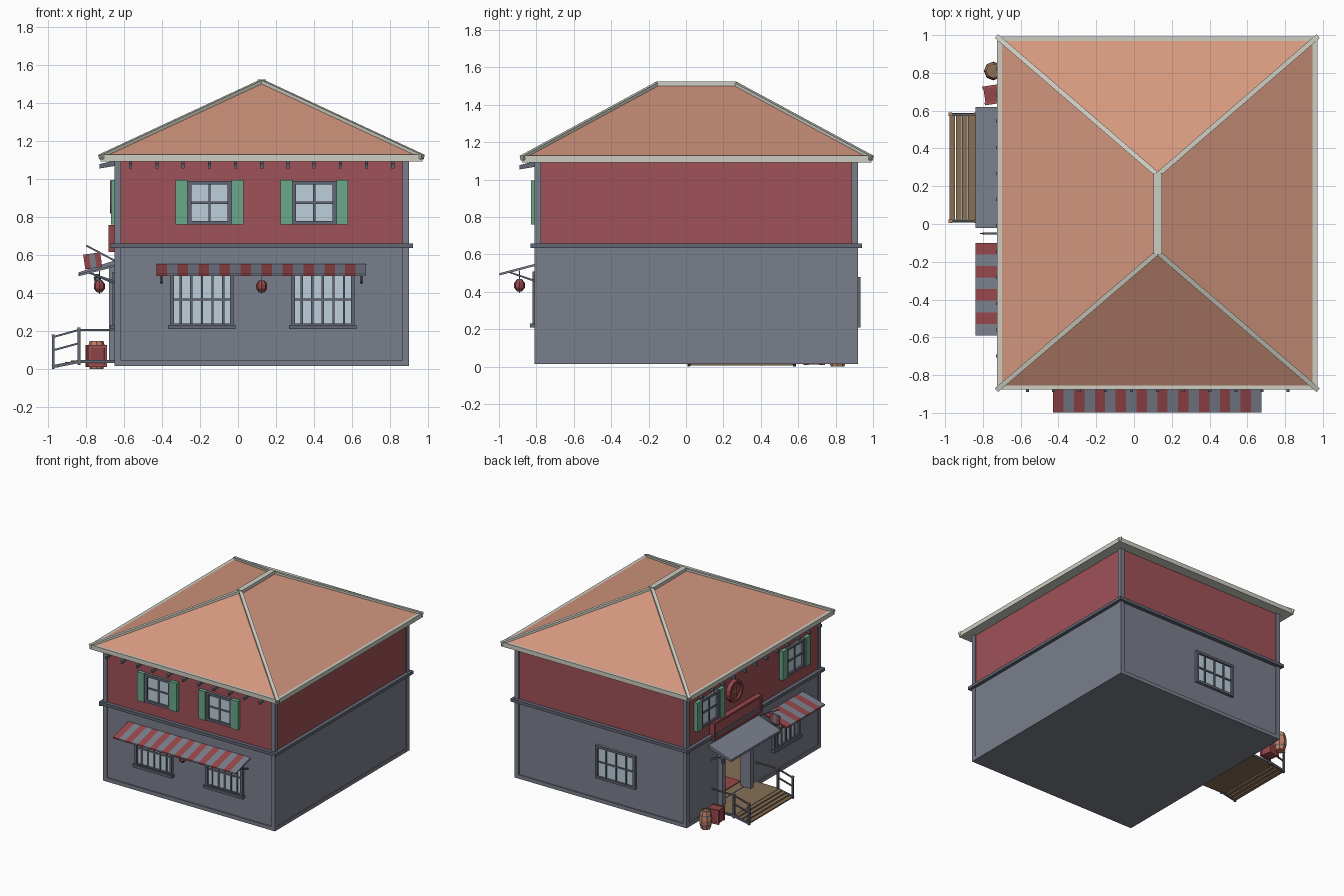
import bpy, bmesh, math
from mathutils import Matrix, Vector

if "Cube" in bpy.data.objects:
    bpy.data.objects.remove(bpy.data.objects["Cube"])


def material(name, rgb):
    lin = [((c / 255 + 0.055) / 1.055) ** 2.4 for c in rgb] + [1]
    m = bpy.data.materials.new(name)
    m.use_nodes = True
    m.diffuse_color = lin
    m.node_tree.nodes["Principled BSDF"].inputs["Base Color"].default_value = lin
    return m


GREY = material("slate grey", (122, 127, 140))
TRIM = material("dark trim", (98, 103, 116))
RED = material("brick red", (160, 82, 88))
STRIPE = material("cloth red", (150, 70, 74))
ROOF = material("terracotta", (212, 151, 126))
CREAM = material("pale stone", (205, 205, 194))
GREEN = material("shutter green", (106, 168, 138))
GLASS = material("pale glass", (190, 208, 218))
WOOD = material("brown wood", (134, 112, 86))
COPPER = material("orange wood", (192, 130, 102))

# Wall frames: local x runs along the wall, local -y points outwards
FRONT = Matrix.Translation((0, -0.80, 0))
SIDE = Matrix.Translation((-0.64, 0, 0)) @ Matrix.Rotation(-math.pi / 2, 4, 'Z')
BACK = Matrix.Translation((0, 0.91, 0)) @ Matrix.Rotation(math.pi, 4, 'Z')
WORLD = Matrix.Identity(4)


def finish(name, bm, mats, frame=WORLD):
    bmesh.ops.recalc_face_normals(bm, faces=bm.faces)
    mesh = bpy.data.meshes.new(name)
    bm.to_mesh(mesh)
    bm.free()
    for m in mats:
        mesh.materials.append(m)
    ob = bpy.data.objects.new(name, mesh)
    ob.matrix_world = frame
    bpy.context.collection.objects.link(ob)
    return ob


def prisms(name, pieces, frame=WORLD):
    """Each piece is (x0, x1, profile in y and z, material)."""
    bm, mats = bmesh.new(), []
    for x0, x1, prof, mat in pieces:
        if mat not in mats:
            mats.append(mat)
        a = [bm.verts.new((x0, y, z)) for y, z in prof]
        b = [bm.verts.new((x1, y, z)) for y, z in prof]
        n = len(prof)
        faces = [bm.faces.new(a), bm.faces.new(b[::-1])]
        faces += [bm.faces.new((a[i], b[i], b[(i + 1) % n], a[(i + 1) % n])) for i in range(n)]
        for f in faces:
            f.material_index = mats.index(mat)
    return finish(name, bm, mats, frame)


def box(x0, x1, y0, y1, z0, z1, mat):
    return (x0, x1, [(y0, z0), (y1, z0), (y1, z1), (y0, z1)], mat)


def bar(name, a, b, w, mat, h=None):
    a, b = Vector(a), Vector(b)
    bm = bmesh.new()
    bmesh.ops.create_cube(bm, size=1)
    size = Matrix.Diagonal((w, h or w, (b - a).length, 1))
    turn = (b - a).to_track_quat('Z', 'Y').to_matrix().to_4x4()
    bm.transform(Matrix.Translation((a + b) / 2) @ turn @ size)
    return finish(name, bm, [mat])


def lathe(name, profile, sides, mats, frame, rule=lambda i: 0):
    """Spin (radius, height) points around z."""
    bm = bmesh.new()
    rings = [[bm.verts.new((r * math.cos(math.tau * k / sides), r * math.sin(math.tau * k / sides), z))
              for k in range(sides)] for r, z in profile]
    for i in range(len(rings) - 1):
        for k in range(sides):
            j = (k + 1) % sides
            f = bm.faces.new((rings[i][k], rings[i][j], rings[i + 1][j], rings[i + 1][k]))
            f.material_index = rule(i)
    bm.faces.new(rings[0])
    bm.faces.new(rings[-1]).material_index = rule(len(rings) - 2)
    return finish(name, bm, mats, frame)


def window(name, frame, u, z0, z1, w, cols, shutters=False, sill=False):
    l, r, t, m = u - w / 2, u + w / 2, 0.02, 0.006
    zc = (z0 + z1) / 2
    p = [box(l, r, -0.006, 0.01, z0, z1, GLASS)]
    p += [box(x, x + t, -0.022, 0, z0, z1, TRIM) for x in (l, r - t)]
    p += [box(l, r, -0.022, 0, z, z + t, TRIM) for z in (z0, z1 - t)]
    p += [box(l, r, -0.014, 0, zc - m, zc + m, TRIM)]
    for i in range(1, cols):
        x = l + w * i / cols
        p.append(box(x - m, x + m, -0.014, 0, z0, z1, TRIM))
    if sill:
        p.append(box(l - 0.01, r + 0.01, -0.035, 0, z0 - 0.01, z0 + 0.012, TRIM))
    prisms(name, p, frame)
    if shutters:
        prisms(name + "_shutters", [box(x, x + 0.062, -0.03, 0, z0, z1 + 0.005, GREEN)
                                    for x in (l - 0.062, r)], frame)


def awning(name, frame, u0, u1, n):
    w = (u1 - u0) / n
    slope = [(0, 0.54), (-0.198, 0.488), (-0.198, 0.5), (0, 0.552)]
    prisms(name, [(u0 + i * w, u0 + (i + 1) * w, slope, GREY if i % 2 else STRIPE)
                  for i in range(n)], frame)
    arm = [(0, 0.45), (-0.15, 0.503), (-0.15, 0.512), (0, 0.462)]
    prisms(name + "_arms", [(u, u + 0.01, arm, TRIM) for u in (u0 + 0.02, u1 - 0.03)], frame)


def lantern(name, x, y):
    at = Matrix.Translation((x, y, 0.435))
    lathe(name, [(0.012, -0.033), (0.018, -0.027), (0.029, -0.012), (0.029, 0.012), (0.018, 0.027), (0.012, 0.033)],
          8, [STRIPE, TRIM], at, lambda i: 1 if i in (0, 4) else 0)
    bar(name + "_cord", (x, y, 0.395), (x, y, 0.515), 0.005, TRIM)


# Ground storey: hollow, with a doorway in the side wall
prisms("ground_walls", [
    box(-0.64, 0.895, -0.80, -0.75, 0.02, 0.64, GREY), box(-0.64, 0.895, 0.86, 0.91, 0.02, 0.64, GREY),
    box(0.845, 0.895, -0.75, 0.86, 0.02, 0.64, GREY), box(-0.64, -0.59, -0.75, 0.14, 0.02, 0.64, GREY),
    box(-0.64, -0.59, 0.46, 0.86, 0.02, 0.64, GREY), box(-0.64, -0.59, 0.14, 0.46, 0.5, 0.64, GREY),
    box(-0.59, 0.845, -0.75, 0.86, 0.6, 0.64, GREY)])
prisms("plinth", [box(-0.65, 0.90, -0.81, 0.92, 0.015, 0.045, GREY)])
prisms("shop_floor", [box(-0.62, 0.845, -0.75, 0.86, 0.045, 0.05, WOOD)])
prisms("rug", [box(-0.55, -0.25, 0.08, 0.36, 0.05, 0.056, STRIPE)])
prisms("counter", [box(-0.2, -0.1, -0.45, 0.5, 0.05, 0.24, WOOD), box(-0.22, -0.08, -0.47, 0.52, 0.24, 0.26, COPPER)])

# Upper storey, corner posts and floor band
prisms("upper_walls", [box(-0.64, 0.89, -0.80, 0.91, 0.64, 1.1, RED)])
for z0, z1, label in ((0.045, 0.64, "lower"), (0.65, 1.1, "upper")):
    prisms(label + "_corner_posts", [box(x, x + 0.035, y, y + 0.035, z0, z1, GREY)
                                     for x in (-0.65, 0.865) for y in (-0.81, 0.885)])
prisms("floor_band", [box(-0.672, 0.922, -0.832, 0.942, 0.636, 0.66, TRIM)])

# Hipped roof with pale edging
X0, X1, Y0, Y1, RX, R0, R1 = -0.725, 0.972, -0.877, 0.992, 0.125, -0.15, 0.26
prisms("eaves", [box(X0, X1, Y0, Y1, 1.092, 1.118, CREAM)])
bm = bmesh.new()
c = [bm.verts.new((x, y, 1.116)) for x, y in ((X0, Y0), (X1, Y0), (X1, Y1), (X0, Y1))]
f, b = bm.verts.new((RX, R0, 1.51)), bm.verts.new((RX, R1, 1.51))
for face in ((c[0], c[1], f), (c[1], c[2], b, f), (c[2], c[3], b), (c[3], c[0], f, b), c):
    bm.faces.new(face)
finish("roof", bm, [ROOF])
prisms("roof_edging", [box(x, x + 0.028, Y0, Y1, 1.1, 1.128, CREAM) for x in (X0, X1 - 0.028)] +
       [box(X0, X1, y, y + 0.028, 1.1, 1.128, CREAM) for y in (Y0, Y1 - 0.028)])
for x in (X0, X1):
    for y, ry in ((Y0, R0), (Y1, R1)):
        bar("hip_cap", (x, y, 1.115), (RX, ry, 1.51), 0.026, CREAM)
prisms("ridge_cap", [box(RX - 0.022, RX + 0.022, R0 - 0.01, R1 + 0.01, 1.495, 1.525, CREAM)])

# Rafter tails under the eaves on the two decorated walls
tail = [(0, 1.07), (-0.09, 1.055), (-0.09, 1.078), (0, 1.1)]
for frame, start, n in ((FRONT, -0.565, 11), (SIDE, -0.82, 12)):
    prisms("rafter_tails", [(start + i * 0.138 - 0.008, start + i * 0.138 + 0.008, tail, TRIM)
                            for i in range(n)], frame)

# Windows, awnings and lanterns
for frame, us in ((FRONT, (-0.15, 0.402)), (SIDE, (-0.63, 0.47))):
    for u in us:
        window("upper_window", frame, u, 0.76, 0.99, 0.232, 2, shutters=True)
for frame, u in ((FRONT, -0.19), (FRONT, 0.447), (SIDE, 0.36)):
    window("shop_window", frame, u, 0.22, 0.51, 0.335, 6, sill=True)
window("back_window", BACK, 0.012, 0.21, 0.48, 0.36, 4)
awning("front_awning", FRONT, -0.428, 0.675, 20)
awning("side_awning", SIDE, 0.10, 0.59, 8)
lantern("front_lantern", 0.125, -0.89)
lantern("side_lantern", -0.73, -0.13)

# Doorway, canopy, signboard and round plaque
prisms("door_frame", [box(u, u + 0.04, -0.04, 0.05, 0.045, 0.54, GREY) for u in (-0.5, -0.14)] +
       [box(-0.5, -0.1, -0.04, 0.05, 0.49, 0.54, GREY)], SIDE)
prisms("canopy", [(-0.62, 0.02, [(0, 0.55), (-0.2, 0.49), (-0.2, 0.508), (0, 0.575)], GREY)], SIDE)
brace = [(0, 0.44), (-0.15, 0.505), (-0.15, 0.515), (0, 0.455)]
prisms("canopy_braces", [(u, u + 0.015, brace, TRIM) for u in (-0.59, -0.025)], SIDE)
prisms("signboard", [box(-0.6, 0, -0.03, 0, 0.62, 0.75, RED)] +
       [box(-0.61, 0.01, -0.042, 0, z, z + 0.016, STRIPE) for z in (0.615, 0.742)] +
       [box(u, u + 0.016, -0.042, 0, 0.615, 0.758, STRIPE) for u in (-0.61, -0.006)], SIDE)
out = SIDE @ Matrix.Translation((-0.31, 0, 0.905)) @ Matrix.Rotation(math.pi / 2, 4, 'X')
lathe("round_plaque", [(0.088, 0), (0.088, 0.034), (0.068, 0.034), (0.064, 0.02)], 16, [STRIPE, WOOD], out,
      lambda i: 0)
prisms("plaque_cross", [box(-0.316, -0.304, -0.028, -0.01, 0.845, 0.965, COPPER),
                        box(-0.37, -0.25, -0.026, -0.01, 0.899, 0.911, COPPER)], SIDE)
for y in (0.58, 0.04):
    lathe("door_lamp", [(0.012, -0.025), (0.02, 0.015), (0.006, 0.035)], 6, [TRIM],
          Matrix.Translation((-0.74, y, 0.465)))

# Flag on an angled pole
bar("flag_pole", (-0.64, -0.05, 0.565), (-0.80, -0.05, 0.65), 0.009, TRIM)
turn = Matrix.Translation((-0.765, -0.05, 0.568)) @ Matrix.Rotation(math.radians(-8), 4, 'Y')
prisms("flag", [box(-0.045 + i * 0.03, -0.015 + i * 0.03, -0.003, 0.003, -0.038, 0.04,
                    GREY if i == 1 else STRIPE) for i in range(3)], turn)

# Porch deck, plank ramp and railings
prisms("porch_deck", [box(-0.85, -0.64, 0.015, 0.58, 0.03, 0.048, WOOD)])
for i in range(4):
    x = -0.975 + i * 0.032
    z = 0.012 + i * 0.009
    bar("ramp_plank", (x + 0.014, 0.02, z), (x + 0.014, 0.575, z), 0.029, WOOD, 0.012)
for y in (0.015, 0.58):
    bar("ramp_side", (-0.98, y, 0.011), (-0.84, y, 0.038), 0.016, TRIM)
    bar("deck_side", (-0.84, y, 0.038), (-0.65, y, 0.038), 0.016, TRIM)
    for x, z0, z1 in ((-0.973, 0, 0.175), (-0.838, 0.02, 0.212)):
        bar("rail_post", (x, y, z0), (x, y, z1), 0.015, TRIM)
        bar("post_cap", (x, y, z1), (x, y, z1 + 0.006), 0.018, COPPER)
    for drop in (0, 0.07):
        bar("ramp_rail", (-0.973, y, 0.168 - drop), (-0.838, y, 0.205 - drop), 0.01, TRIM)
    bar("deck_rail", (-0.838, y, 0.205), (-0.64, y, 0.205), 0.01, TRIM)

# Crate and barrel beside the porch
turn = Matrix.Translation((-0.747, 0.685, 0.01)) @ Matrix.Rotation(0.15, 4, 'Z')
h = 0.05
prisms("crate", [box(-h + 0.005, h - 0.005, -h + 0.005, h - 0.005, 0.003, 0.11, STRIPE)] +
       [box(x, x + 0.014, y, y + 0.014, 0, 0.115, RED) for x in (-h, h - 0.014) for y in (-h, h - 0.014)] +
       [box(-h, h, y, y + 0.014, z, z + 0.014, RED) for y in (-h, h - 0.014) for z in (0, 0.101)], turn)
lathe("barrel", [(0.036, 0), (0.044, 0.03), (0.046, 0.04), (0.05, 0.075), (0.046, 0.108), (0.044, 0.118),
                 (0.036, 0.148), (0.031, 0.148), (0.031, 0.142)], 8, [COPPER, TRIM, WOOD],
      Matrix.Translation((-0.745, 0.81, 0)), lambda i: 1 if i in (1, 4) else 2 if i == 7 else 0)
